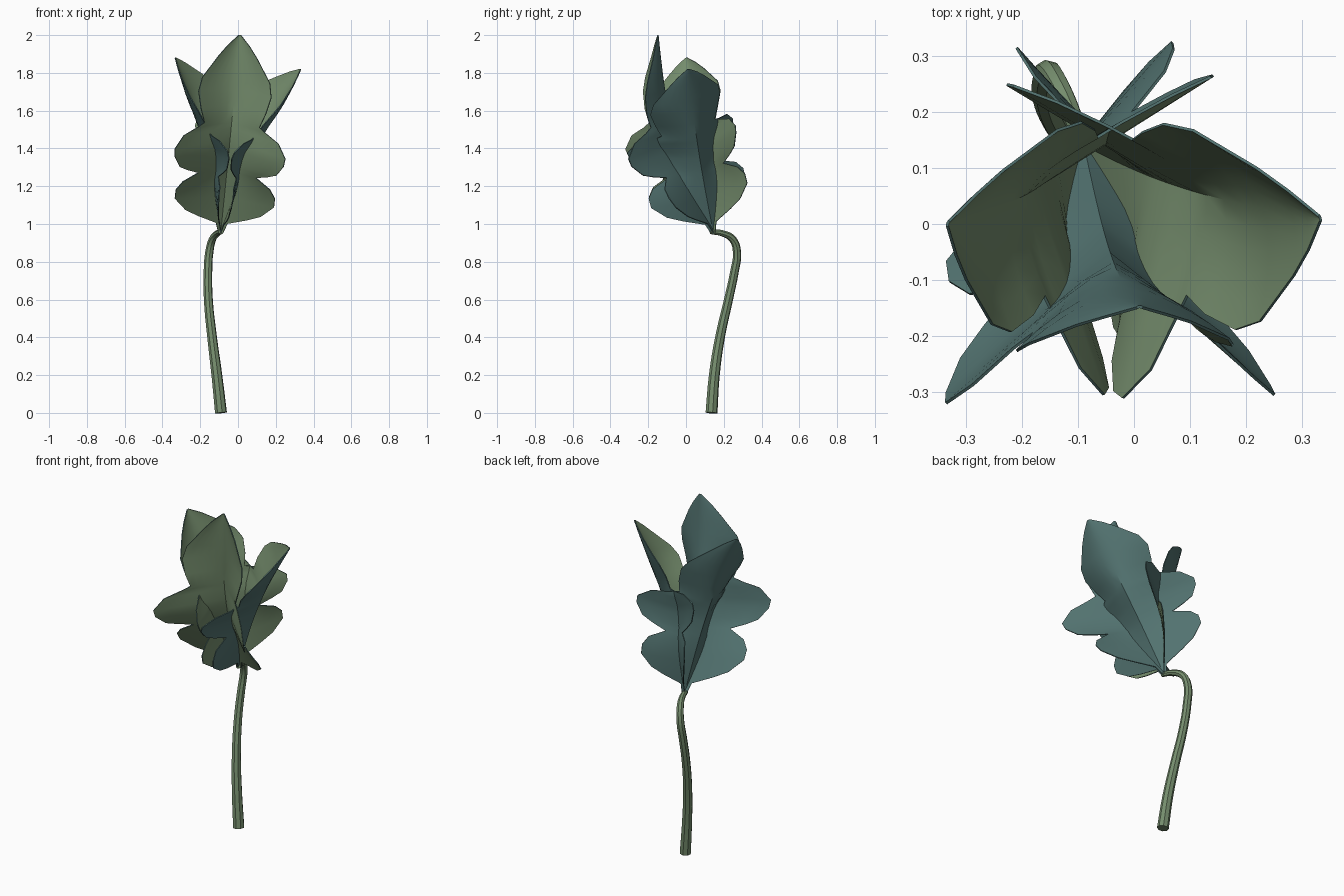
import bpy
import bmesh
from math import sin, pi
from mathutils import Vector

cube = bpy.data.objects.get("Cube")
if cube:
    bpy.data.objects.remove(cube, do_unlink=True)


def make_material(name, rgb):
    mat = bpy.data.materials.new(name)
    mat.use_nodes = True
    color = (*rgb, 1)
    mat.diffuse_color = color
    mat.node_tree.nodes["Principled BSDF"].inputs["Base Color"].default_value = color
    return mat


green = make_material("leaf_green", (0.18, 0.27, 0.155))
teal = make_material("leaf_underside_teal", (0.085, 0.17, 0.162))

# Half outline of a lobed leaf: half width, distance along the rib, fold slope
OUTLINE = [
    (0.012, -0.02, 0.4), (0.03, 0.04, 0.4), (0.13, 0.083, 0.42), (0.2, 0.12, 0.44),
    (0.262, 0.19, 0.48), (0.262, 0.245, 0.53), (0.23, 0.295, 0.62), (0.152, 0.345, 0.74),
    (0.21, 0.372, 0.82), (0.255, 0.4, 0.87), (0.287, 0.465, 0.92), (0.292, 0.51, 0.92),
    (0.25, 0.575, 0.87), (0.18, 0.605, 0.8), (0.145, 0.625, 0.77), (0.17, 0.7, 0.7),
    (0.192, 0.79, 0.58), (0.178, 0.86, 0.5), (0.1, 0.97, 0.42), (0.055, 1.025, 0.4),
    (0.004, 1.074, 0.4),
]
LENGTH = OUTLINE[-1][1]
COLUMNS = 5
BASE = Vector((-0.09, 0.14, 0.97))


def add_leaf(name, tip, across, width_factor, bow):
    """A folded leaf from the stem's end to the tip, spread along across."""
    along = Vector(tip) - BASE
    scale = along.length / LENGTH
    along.normalize()
    across = Vector(across)
    across = (across - along * across.dot(along)).normalized()
    inward = across.cross(along)

    bm = bmesh.new()
    rows = []
    for half, t, slope in OUTLINE:
        rib = bow * sin(pi * t / LENGTH)
        # The crease along the rib fades into a rounded cup in the upper lobe
        power = 1 + 0.7 * min(max((t - 0.5) / 0.25, 0), 1)
        row = []
        for i in range(-COLUMNS, COLUMNS + 1):
            side = i / COLUMNS
            fold = rib + slope * half * abs(side) ** power
            local = across * half * side * width_factor + along * t + inward * fold
            row.append(bm.verts.new(BASE + local * scale))
        rows.append(row)
    for low, high in zip(rows, rows[1:]):
        for i in range(2 * COLUMNS):
            bm.faces.new((low[i], low[i + 1], high[i + 1], high[i]))
    mesh = bpy.data.meshes.new(name)
    bm.to_mesh(mesh)
    bm.free()

    leaf = bpy.data.objects.new(name, mesh)
    bpy.context.collection.objects.link(leaf)
    mesh.materials.append(green)
    mesh.materials.append(teal)
    # Thin shell with its outer side and rim in the second colour
    shell = leaf.modifiers.new("thickness", "SOLIDIFY")
    shell.thickness = 0.005
    shell.offset = -1
    shell.material_offset = 1
    shell.material_offset_rim = 1
    return leaf


leaves = [
    add_leaf("front_leaf", (0.01, -0.15, 2.0), (0.58, 0.02, -0.07), 1.0, 0.06),
    add_leaf("left_leaf", (0.33, 0.01, 1.82), (0.195, -0.555, -0.18), 1.18, 0.036),
    add_leaf("right_leaf", (-0.33, 0.0, 1.88), (0.19, 0.56, 0.13), 1.18, 0.036),
]

# Stem: a tapering tube that hooks over into the leaves
PATH = [
    (-0.09, 0.135, 0, 0.032), (-0.112, 0.15, 0.2, 0.029), (-0.137, 0.18, 0.4, 0.026),
    (-0.157, 0.225, 0.6, 0.024), (-0.159, 0.257, 0.75, 0.023), (-0.152, 0.27, 0.85, 0.022),
    (-0.135, 0.247, 0.92, 0.02), (-0.11, 0.195, 0.95, 0.017), (-0.09, 0.13, 0.96, 0.014),
]
curve = bpy.data.curves.new("stem", "CURVE")
curve.dimensions = "3D"
curve.bevel_depth = 1
curve.bevel_resolution = 2
curve.resolution_u = 4
curve.use_fill_caps = True
spline = curve.splines.new("BEZIER")
spline.bezier_points.add(len(PATH) - 1)
for point, (x, y, z, radius) in zip(spline.bezier_points, PATH):
    point.co = (x, y, z)
    point.radius = radius
    point.handle_left_type = point.handle_right_type = "AUTO"
curve.materials.append(green)
stem = bpy.data.objects.new("stem", curve)
bpy.context.collection.objects.link(stem)

# Turn every part into a mesh, smooth with sharp rims
bpy.ops.object.select_all(action="DESELECT")
for part in leaves + [stem]:
    part.select_set(True)
bpy.context.view_layer.objects.active = stem
bpy.ops.object.convert(target="MESH")
bpy.ops.object.shade_smooth_by_angle()
